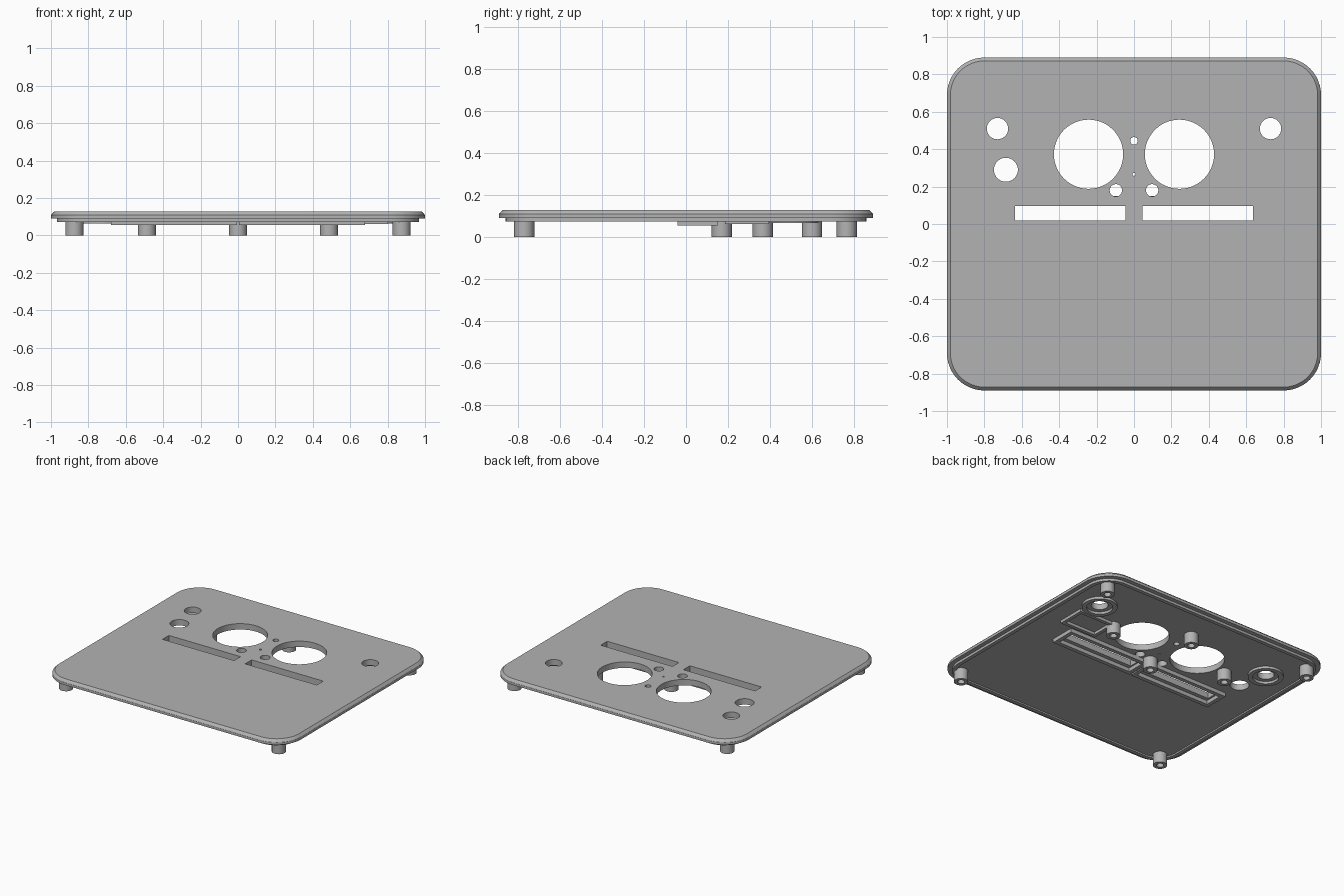
import bpy, bmesh
from math import cos, sin, pi

cube = bpy.data.objects.get("Cube")
if cube:
    bpy.data.objects.remove(cube)

GREY = (0.45, 0.45, 0.45, 1)
grey = bpy.data.materials.new("plain grey")
grey.use_nodes = True
grey.diffuse_color = GREY
grey.node_tree.nodes["Principled BSDF"].inputs["Base Color"].default_value = GREY


def outline(cx, cy, hx, hy, r, n):
    """Rounded rectangle; a circle when hx = hy = r, sharp corners when n = 0."""
    pts = []
    for k, (sx, sy) in enumerate([(1, 1), (-1, 1), (-1, -1), (1, -1)]):
        for i in range(n + 1):
            a = (k + (i / n if n else 0)) * pi / 2
            px = cx + sx * (hx - r) + r * cos(a)
            py = cy + sy * (hy - r) + r * sin(a)
            # arcs of a full circle share their end points
            if not (pts and abs(px - pts[-1][0]) + abs(py - pts[-1][1]) < 1e-5):
                pts.append((px, py))
    if abs(pts[0][0] - pts[-1][0]) + abs(pts[0][1] - pts[-1][1]) < 1e-5:
        pts.pop()
    return pts


def loft(name, centre, half, radius, n, steps, closed=False):
    """Skin (inset, z) steps of an outline; cap the ends or close into a ring."""
    bm = bmesh.new()
    rings = []
    for inset, z in steps:
        pts = outline(*centre, half[0] - inset, half[1] - inset, max(radius - inset, 0), n)
        rings.append([bm.verts.new((x, y, z)) for x, y in pts])
    pairs = list(zip(rings, rings[1:]))
    if closed:
        pairs.append((rings[-1], rings[0]))
    else:
        bm.faces.new(rings[0])
        bm.faces.new(rings[-1])
    for a, b in pairs:
        for i in range(len(a)):
            j = (i + 1) % len(a)
            bm.faces.new((a[i], a[j], b[j], b[i]))
    bmesh.ops.recalc_face_normals(bm, faces=bm.faces)
    mesh = bpy.data.meshes.new(name)
    bm.to_mesh(mesh)
    bm.free()
    mesh.materials.append(grey)
    obj = bpy.data.objects.new(name, mesh)
    bpy.context.collection.objects.link(obj)
    return obj


def smooth(obj):
    bpy.ops.object.select_all(action="DESELECT")
    obj.select_set(True)
    bpy.context.view_layer.objects.active = obj
    bpy.ops.object.shade_smooth_by_angle(angle=0.5)


# Panel with chamfered top edge, stepped underside and raised locating lip
TOP, UNDER, LIP = 0.127, 0.083, 0.072
panel = loft("panel", (0, 0), (1, 0.89), 0.2, 12, [
    (0.018, TOP), (0.004, 0.114), (0, 0.108), (0, 0.09), (0.032, 0.09),
    (0.032, LIP), (0.06, LIP), (0.06, UNDER)])

# Openings: round holes and two long slots
holes = [(-0.73, 0.51, 0.057), (0.73, 0.51, 0.057), (-0.685, 0.29, 0.064),
         (0, 0.445, 0.02), (0, 0.265, 0.008)]
for s in (-1, 1):
    holes += [(s * 0.243, 0.373, 0.185), (s * 0.097, 0.18, 0.033)]
through = [(0, -0.1), (0, 0.3)]
cutters = [loft("hole_cutter", (x, y), (r, r), r, 12, through) for x, y, r in holes]
cutters += [loft("slot_cutter", (s * 0.34, 0.057), (0.295, 0.038), 0, 0, through)
            for s in (-1, 1)]
for cutter in cutters:
    cutter.hide_render = True
    mod = panel.modifiers.new("opening", "BOOLEAN")
    mod.operation = "DIFFERENCE"
    mod.solver = "EXACT"
    mod.object = cutter
bpy.context.view_layer.objects.active = panel
for mod in list(panel.modifiers):
    bpy.ops.object.modifier_apply(modifier=mod.name)
for cutter in cutters:
    bpy.data.objects.remove(cutter)
smooth(panel)


def wall(name, centre, half, radius, n, bottom, thick):
    root = UNDER + 0.004
    return loft(name, centre, half, radius, n,
                [(0, root), (0, bottom), (thick, bottom), (thick, root)], closed=True)


# Hollow screw posts under the panel
posts = [(sx * 0.875, y) for sx in (-1, 1) for y in (-0.77, 0.765)]
posts += [(-0.487, 0.365), (0.487, 0.365), (0, 0.17), (0, 0.6)]
for p in posts:
    smooth(loft("screw_post", p, (0.048, 0.048), 0.048, 8,
                [(0, UNDER + 0.004), (0, 0), (0.024, 0), (0.024, 0.055)]))

# Collars around the outer holes, frames around the slots, and a side frame
for s in (-1, 1):
    smooth(wall("hole_collar", (s * 0.73, 0.51), (0.12, 0.12), 0.12, 10, 0.065, 0.032))
    wall("slot_frame", (s * 0.342, 0.055), (0.337, 0.095), 0, 0, 0.055, 0.03)
wall("side_frame", (0.65, 0.29), (0.15, 0.105), 0, 0, 0.062, 0.025)
